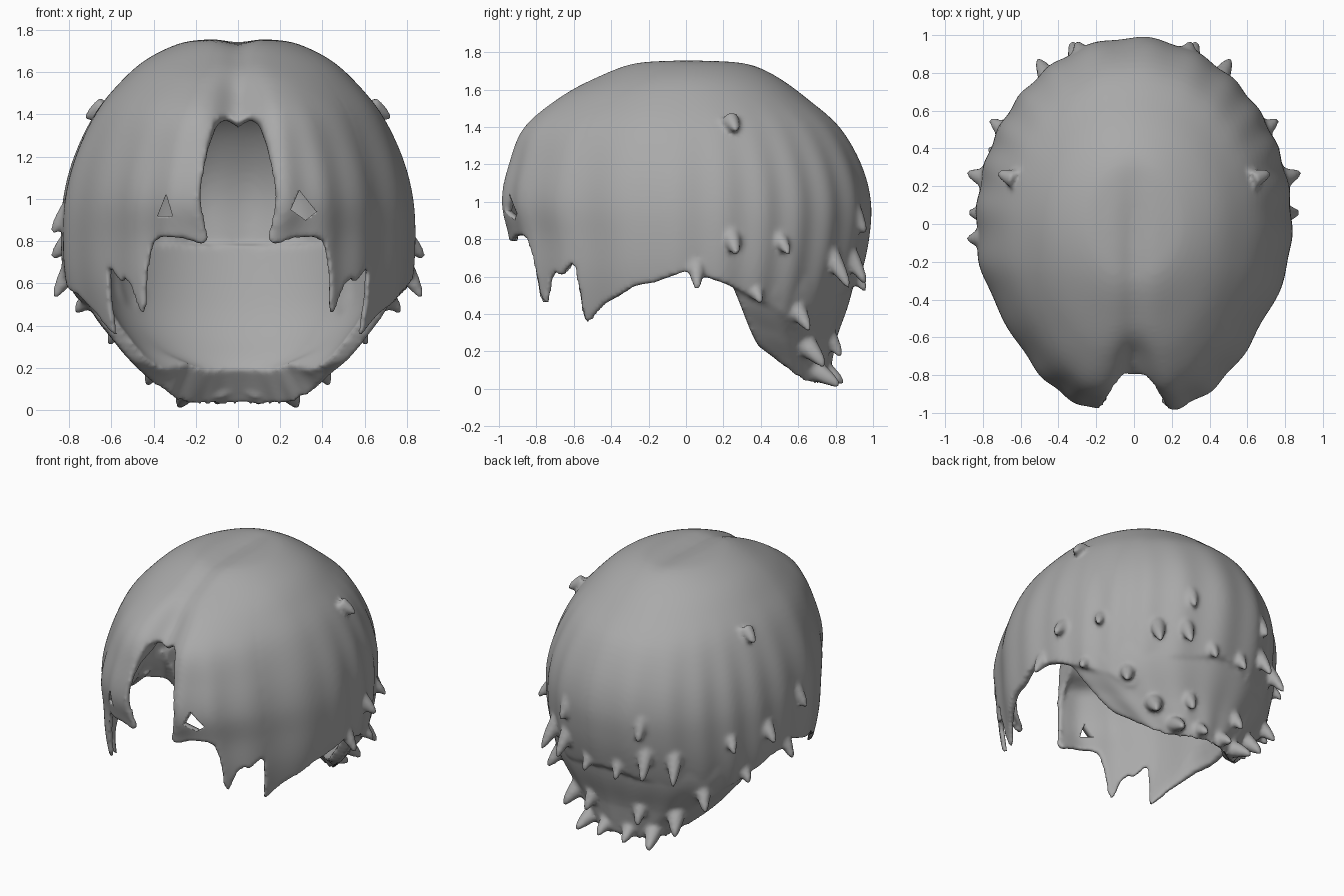
import bpy, bmesh, math
from mathutils import Vector

if "Cube" in bpy.data.objects:
    bpy.data.objects.remove(bpy.data.objects["Cube"])

grey = bpy.data.materials.new("ash_grey_hair")
grey.diffuse_color = (0.4, 0.4, 0.4, 1)
grey.use_nodes = True
grey.node_tree.nodes["Principled BSDF"].inputs["Base Color"].default_value = grey.diffuse_color


def smooth(v):
    v = min(1, max(0, v))
    return v * v * (3 - 2 * v)


def table(pairs, v):
    """Linear lookup in a list of (key, value) pairs."""
    for (k0, v0), (k1, v1) in zip(pairs, pairs[1:]):
        if v <= k1:
            return v0 + (v1 - v0) * max(0, v - k0) / (k1 - k0)
    return pairs[-1][1]


def spline(rows, s):
    """Catmull-Rom through the rows of a profile."""
    n = len(rows) - 1
    i = min(int(s), n - 1)
    f = s - i
    p = [rows[min(max(i + k, 0), n)] for k in (-1, 0, 1, 2)]
    return [0.5 * (2 * b + (c - a) * f + (2 * a - 5 * b + 4 * c - d) * f * f
                   + (3 * b - a - 3 * c + d) * f ** 3) for a, b, c, d in zip(*p)]


def find_z(rows, z):
    lo, hi = 0, len(rows) - 1
    for _ in range(24):
        mid = (lo + hi) / 2
        lo, hi = (mid, hi) if spline(rows, mid)[0] > z else (lo, mid)
    return lo


def finish(name, bm):
    bmesh.ops.remove_doubles(bm, verts=bm.verts, dist=1e-5)
    bmesh.ops.recalc_face_normals(bm, faces=bm.faces)
    me = bpy.data.meshes.new(name)
    bm.to_mesh(me)
    bm.free()
    ob = bpy.data.objects.new(name, me)
    bpy.context.collection.objects.link(ob)
    me.materials.append(grey)
    for p in me.polygons:
        p.use_smooth = True
    return ob


def shell(bm, columns, closed):
    """Each column is one loop of points: down the outside, back up the inside."""
    vs = [[bm.verts.new(p) for p in col] for col in columns]
    n = len(vs[0])
    for i in range(len(vs) if closed else len(vs) - 1):
        a, b = vs[i], vs[(i + 1) % len(vs)]
        for j in range(n - 1 if closed else n):
            k = (j + 1) % n
            bm.faces.new((a[j], a[k], b[k], b[j]))
    if not closed:
        for col in (vs[0], vs[-1]):
            for j in range(n // 2 - 1):
                bm.faces.new((col[j], col[j + 1], col[n - 2 - j], col[n - 1 - j]))


# Main hair: height, half width, front reach, back reach
CAP = [(1.76, 0, 0, 0), (1.755, .15, .18, .2), (1.735, .28, .33, .35), (1.66, .435, .51, .5),
       (1.55, .56, .73, .65), (1.4, .68, .91, .82), (1.2, .775, .985, .935), (1.0, .825, 1.02, .985),
       (.8, .835, .98, .975), (.6, .82, .97, .93), (.4, .77, .95, .86), (.2, .7, .9, .78)]
# Lower edge: angle from the front, height
EDGE = [(0, 1.36), (5, 1.4), (9, 1.37), (11, 1.25), (13, 1.0), (14, .81), (16, .78), (20, .81),
        (26, .82), (30, .8), (31, .76), (33, .66), (35, .5), (37.5, .44), (41, .6), (44, .62),
        (46, .6), (50, .66), (52, .68), (54.5, .34), (58, .39), (62, .45), (68, .5), (73, .55),
        (80, .57), (90, .63), (104, .56), (115, .48), (125, .42), (133, .33), (137, .32),
        (143, .45), (150, .5), (160, .52), (170, .55), (180, .57)]
ROWS = 40
hair_bm = bmesh.new()
cols = []
for deg in range(360):
    th = math.radians(deg)
    fold = min(deg, 360 - deg)
    edge = table(EDGE, fold)
    s_end = find_z(CAP, edge)
    frontness = smooth((80 - fold) / 30)
    outer, inner = [], []
    for r in range(ROWS + 1):
        z, a, yf, yb = spline(CAP, s_end * r / ROWS)
        ripple = 1 + .007 * smooth((1.6 - z) / .6) * math.sin(th * 23 + 2 * math.sin(th * 3))
        x = a * math.sin(th) * ripple
        y = (-yf if math.cos(th) > 0 else yb) * abs(math.cos(th)) * ripple
        # Narrower toward the face
        x *= 1 - .05 * smooth((-.2 - y) / .4) * smooth((y + 1) / .3)
        # Parting groove along the front centre
        part = smooth((.5 - y) / .6) * math.exp(-(x / .07) ** 2)
        z -= .025 * part * smooth((z - 1.3) / .3)
        y += .13 * smooth((-.5 - y) / .4) * math.exp(-(x / .12) ** 2)
        # Fringe tips curl toward the centre
        if y < -.7:
            x -= math.copysign(.06, x) * smooth((.95 - z) / .15) * smooth((.36 - abs(x)) / .15)
        outer.append(Vector((x, y, z)))
        # Thick over the scalp, thin at the fringe and rim
        thin = frontness * (1 - smooth((z - 1.22) / .14))
        t = .035 + .1 * smooth((z - edge + .05) / .2) * (1 - thin)
        inner.append(Vector((x * (1 - t), y * (1 - t), z - t * max(0, (z - 1) / .75))))
    cols.append(outer + inner[::-1])
shell(hair_bm, cols, True)

# Nape hair: height, half width, centre depth, back reach
NAPE = [(.78, .77, .15, .93), (.5, .7, .27, .87), (.3, .57, .35, .81),
        (.15, .43, .43, .78), (0, .29, .5, .75)]
NAPE_EDGE = [(90, .23), (100, .14), (112, .07), (125, .035), (140, .02), (180, .025)]
cols = []
for deg in range(90, 271, 2):
    th = math.radians(deg)
    s_end = find_z(NAPE, table(NAPE_EDGE, min(deg, 360 - deg)))
    outer, inner = [], []
    for r in range(21):
        z, a, cy, yb = spline(NAPE, s_end * r / 20)
        k = 1 + .015 * math.sin(th * 17) * r / 20 + .02 * math.sin(min(1, r / 12) * math.pi)
        sx, cs = math.sin(th), -math.cos(th)
        outer.append(Vector((a * sx * k, cy + (yb - cy) * cs * k, z)))
        lift = .17 * (r / 20) ** 3 * smooth(cs * 2)
        inner.append(Vector(((a - .09) * sx, cy + (yb - cy - .12) * cs, z + lift)))
    cols.append(outer + inner[::-1])
shell(hair_bm, cols, False)


def spike(bm, tip, radius, drop, inward):
    """Tapered lock curving down and out to its tip."""
    tip = Vector(tip)
    flat = Vector((tip.x, tip.y, 0)).normalized()
    start = tip - flat * inward + Vector((0, 0, drop))
    mid = tip - flat * inward * .35 + Vector((0, 0, drop * .45))
    side = flat.cross(Vector((0, 0, 1)))
    rings = []
    for i in range(7):
        t = i / 6
        c = start * (1 - t) ** 2 + mid * 2 * t * (1 - t) + tip * t * t
        tan = ((mid - start) * (1 - t) + (tip - mid) * t).normalized()
        up = side.cross(tan)
        rad = radius * (1 - t) ** .8 + .012
        rings.append([bm.verts.new(c + rad * (side * math.cos(k * math.pi / 5)
                      + up * math.sin(k * math.pi / 5))) for k in range(10)])
    for a, b in zip(rings, rings[1:]):
        for k in range(10):
            bm.faces.new((a[k], a[(k + 1) % 10], b[(k + 1) % 10], b[k]))
    bm.faces.new(rings[0])
    bm.faces.new(rings[-1])


# Loose lock tips on both sides: tip, radius, drop, inward
for sx in (1, -1):
    for x, y, z, rad, drop, inward in (
            (.88, .27, .72, .045, .1, .11), (.87, .06, .53, .045, .16, .1),
            (.76, .55, .72, .04, .1, .11), (.72, .27, 1.38, .04, .06, .1),
            (.51, .87, .54, .045, .18, .12), (.33, .96, .56, .045, .18, .11),
            (.3, .96, .83, .04, .14, .08), (.77, .4, .46, .05, .12, .13),
            (.61, .66, .31, .05, .14, .12), (.43, .74, .12, .05, .11, .11),
            (.28, .82, .015, .045, .08, .13), (.1, .84, .03, .045, .08, .12),
            (.2, .83, .17, .04, .12, .08), (.12, .96, .52, .045, .16, .1)):
        spike(hair_bm, (sx * x, y, z), rad, drop, inward)
spike(hair_bm, (-.88, -.08, .84), .05, .14, .12)

# Fuse all locks into one soft sculpted surface
hair = finish("hair", hair_bm)
fuse = hair.modifiers.new("fuse_locks", 'REMESH')
fuse.mode = 'VOXEL'
fuse.voxel_size = .015
fuse.use_smooth_shade = True
soften = hair.modifiers.new("soften", 'SMOOTH')
soften.factor = .5
soften.iterations = 5

# Small gaps in the fringe
for side, pts in (("right", [(.25, .95), (.29, 1.04), (.37, .94), (.32, .9)]),
                  ("left", [(-.38, .92), (-.34, 1.02), (-.31, .92)])):
    bm = bmesh.new()
    base = bm.faces.new([bm.verts.new((x, -1.2, z)) for x, z in pts])
    ext = bmesh.ops.extrude_face_region(bm, geom=[base])
    bmesh.ops.translate(bm, vec=(0, .7, 0),
                        verts=[g for g in ext["geom"] if isinstance(g, bmesh.types.BMVert)])
    cutter = finish(side + "_gap_cutter", bm)
    cutter.hide_render = True
    cutter.hide_viewport = True
    mod = hair.modifiers.new(side + "_fringe_gap", 'BOOLEAN')
    mod.operation = 'DIFFERENCE'
    mod.object = cutter
